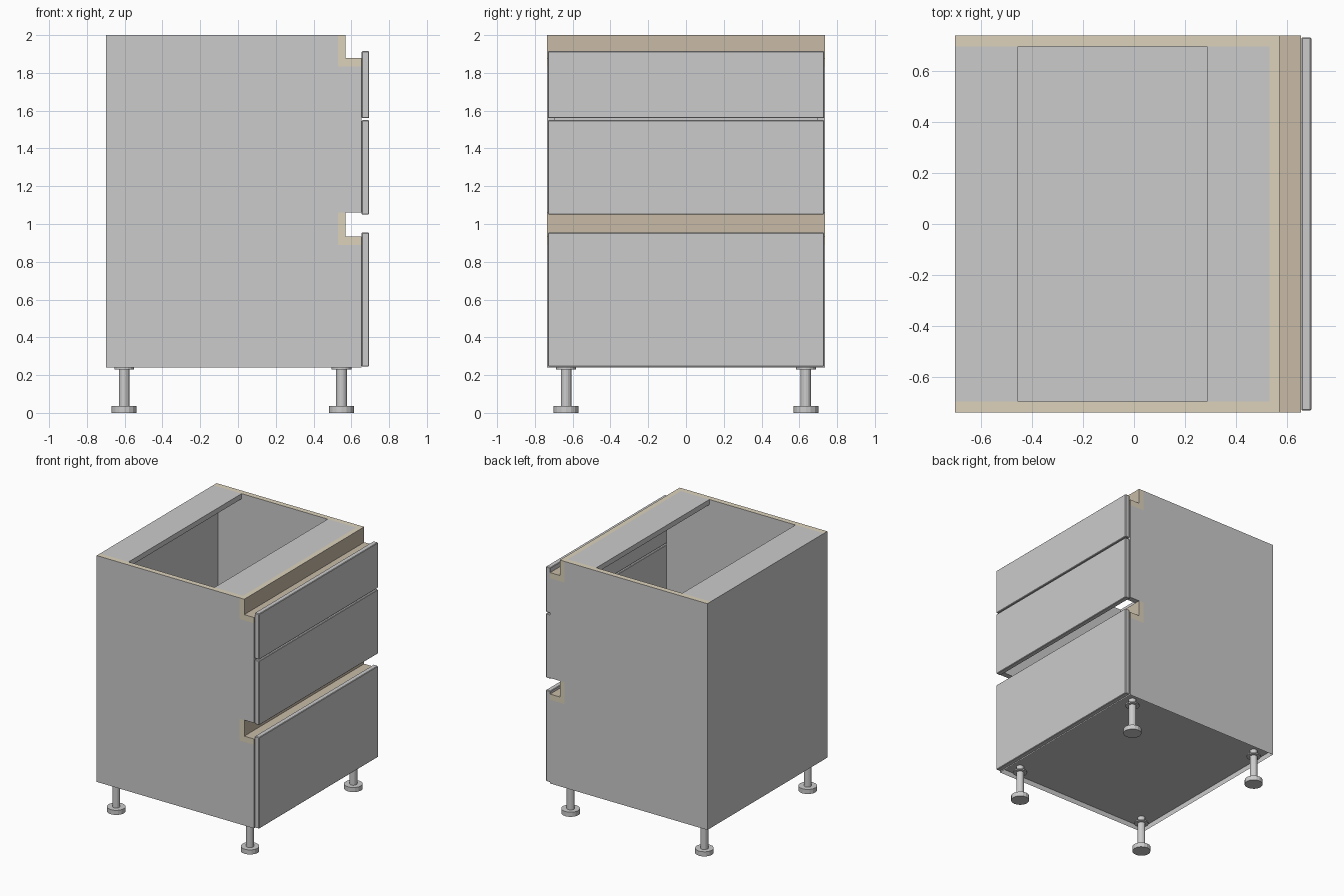
import bpy, bmesh
from mathutils import Matrix

if "Cube" in bpy.data.objects:
    bpy.data.objects.remove(bpy.data.objects["Cube"])


def material(name, rgb):
    m = bpy.data.materials.new(name)
    m.diffuse_color = (*rgb, 1)
    m.use_nodes = True
    m.node_tree.nodes["Principled BSDF"].inputs["Base Color"].default_value = m.diffuse_color
    return m


GREY = material("grey", (0.6, 0.6, 0.6))
TAN = material("cut_edge_tan", (0.72, 0.65, 0.50))
DARK_TAN = material("channel_tan", (0.58, 0.50, 0.39))


def finish(name, bm):
    bmesh.ops.recalc_face_normals(bm, faces=bm.faces)
    me = bpy.data.meshes.new(name)
    bm.to_mesh(me)
    bm.free()
    ob = bpy.data.objects.new(name, me)
    bpy.context.collection.objects.link(ob)
    return ob


def box(name, x, y, z, open_bottom=False, bevel=0):
    bm = bmesh.new()
    bmesh.ops.create_cube(bm, size=1)
    for v in bm.verts:
        for i, (a, b) in enumerate((x, y, z)):
            v.co[i] = a if v.co[i] < 0 else b
    if open_bottom:
        low = [f for f in bm.faces if f.normal.z < -0.5]
        bmesh.ops.delete(bm, geom=low, context='FACES_ONLY')
    ob = finish(name, bm)
    if bevel:
        m = ob.modifiers.new("edge", 'BEVEL')
        m.width, m.segments = bevel, 1
    return ob


def extrude_profile(name, pts, y0, y1):
    """Extrude an (x, z) outline along y."""
    bm = bmesh.new()
    face = bm.faces.new([bm.verts.new((x, y0, z)) for x, z in pts])
    ext = bmesh.ops.extrude_face_region(bm, geom=[face])
    for v in ext["geom"]:
        if isinstance(v, bmesh.types.BMVert):
            v.co.y = y1
    return finish(name, bm)


W, IN = 0.737, 0.695        # outer and inner half width
BACK, FRONT = -0.70, 0.653  # carcass depth
CX0, CX1 = 0.53, 0.57       # handle channel wall

# side panels, notched for the channels, with tan top edges
side = [(BACK, 0.28), (FRONT, 0.28), (FRONT, 0.89), (CX0, 0.89), (CX0, 1.06),
        (FRONT, 1.06), (FRONT, 1.835), (CX0, 1.835), (CX0, 2.0), (BACK, 2.0)]
for label, s in (("left", -1), ("right", 1)):
    ob = extrude_profile(label + "_side_panel", side, s * IN, s * W)
    ob.data.materials.append(GREY)
    ob.data.materials.append(TAN)
    for p in ob.data.polygons:
        if p.normal.z > 0.9 and p.center.z > 1.99:
            p.material_index = 1

# L-shaped handle channels, darker on the exposed inside
for label, low, floor, top in (("upper", 1.835, 1.88, 2.0), ("middle", 0.89, 0.935, 1.06)):
    pts = [(CX0, low), (FRONT, low), (FRONT, floor), (CX1, floor), (CX1, top), (CX0, top)]
    ob = extrude_profile(label + "_handle_channel", pts, -W, W)
    ob.data.materials.append(TAN)
    ob.data.materials.append(DARK_TAN)
    for p in ob.data.polygons:
        if (p.normal.z > 0.9 and abs(p.center.z - floor) < 0.01) or p.normal.x > 0.9:
            p.material_index = 1

# floor tray, back panel and top rails
box("floor_tray", (BACK, FRONT), (-W, W), (0.24, 0.28), open_bottom=True)
box("back_panel", (BACK, BACK + 0.04), (-IN, IN), (0.28, 1.96))
box("back_top_rail", (BACK, -0.455), (-IN, IN), (1.96, 2.0))
box("front_top_rail", (0.285, CX0), (-IN, IN), (1.96, 2.0))

# drawer fronts
for label, z0, z1 in (("top", 1.56, 1.915), ("middle", 1.05, 1.55), ("bottom", 0.245, 0.955)):
    box(label + "_drawer_front", (0.655, 0.694), (-0.731, 0.731), (z0, z1), bevel=0.004)

# adjustable feet: pad, stem and mounting flange
for xl, x in (("back", -0.603), ("front", 0.548)):
    for yl, y in (("left", -0.635), ("right", 0.635)):
        bm = bmesh.new()
        for r, z0, z1 in ((0.066, 0, 0.036), (0.028, 0.036, 0.28), (0.052, 0.23, 0.24)):
            bmesh.ops.create_cone(bm, cap_ends=True, segments=16, radius1=r, radius2=r,
                                  depth=z1 - z0,
                                  matrix=Matrix.Translation((x, y, (z0 + z1) / 2)))
        finish(f"{xl}_{yl}_foot", bm)
